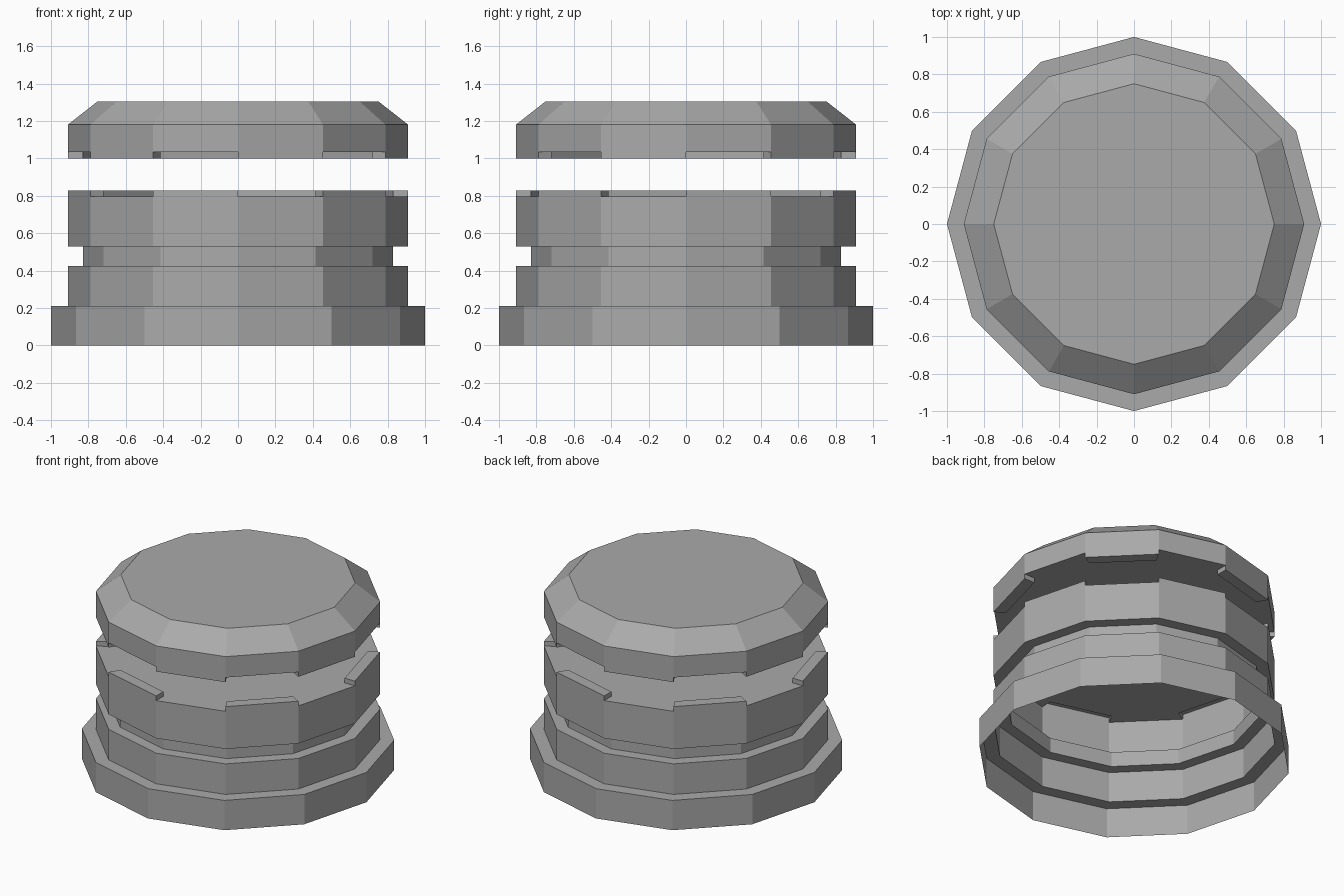
import bpy, bmesh, math

SIDES = 12

cube = bpy.data.objects.get("Cube")
if cube:
    bpy.data.objects.remove(cube, do_unlink=True)

grey = bpy.data.materials.new("plain grey")
grey.use_nodes = True
colour = (0.4, 0.4, 0.4, 1)
grey.diffuse_color = colour
grey.node_tree.nodes["Principled BSDF"].inputs["Base Color"].default_value = colour


def shell(name, profile, ledge, first_tab, tab_height, closed_bottom):
    """Turn a bottom-to-top profile into a 12-sided shell; raise tabs on
    every second side of the ledge band."""
    bm = bmesh.new()
    rings = []
    for radius, z in profile:
        angles = [math.tau * i / SIDES for i in range(SIDES)]
        rings.append([bm.verts.new((radius * math.cos(a), radius * math.sin(a), z))
                      for a in angles])
    tabs = []
    for band, (low, high) in enumerate(zip(rings, rings[1:])):
        for i in range(SIDES):
            j = (i + 1) % SIDES
            face = bm.faces.new((low[i], low[j], high[j], high[i]))
            if band == ledge and i % 2 == first_tab:
                tabs.append(face)
    bm.faces.new(rings[-1])
    if closed_bottom:
        bm.faces.new(rings[0][::-1])

    # Interlocking tabs
    result = bmesh.ops.extrude_face_region(bm, geom=tabs)
    moved = [g for g in result["geom"] if isinstance(g, bmesh.types.BMVert)]
    bmesh.ops.translate(bm, verts=moved, vec=(0, 0, tab_height))
    leftover = [f for f in tabs if f.is_valid]
    if leftover:
        bmesh.ops.delete(bm, geom=leftover, context="FACES_ONLY")

    mesh = bpy.data.meshes.new(name)
    bm.to_mesh(mesh)
    bm.free()
    mesh.materials.append(grey)
    obj = bpy.data.objects.new(name, mesh)
    bpy.context.collection.objects.link(obj)
    return obj


# Hollow body: wide foot, grooved wall, top ledge with raised tabs
body_profile = [(1, 0), (1, 0.21), (0.91, 0.21), (0.91, 0.425), (0.83, 0.425),
                (0.83, 0.53), (0.91, 0.53), (0.91, 0.795), (0.83, 0.795)]
shell("body", body_profile, len(body_profile) - 2, 0, 0.033, False)

# Floating cap: bevelled top, hanging tabs that fit between the body's tabs
cap_profile = [(0.83, 1.033), (0.91, 1.033), (0.91, 1.18), (0.75, 1.305)]
shell("cap", cap_profile, 0, 1, -0.033, True)
